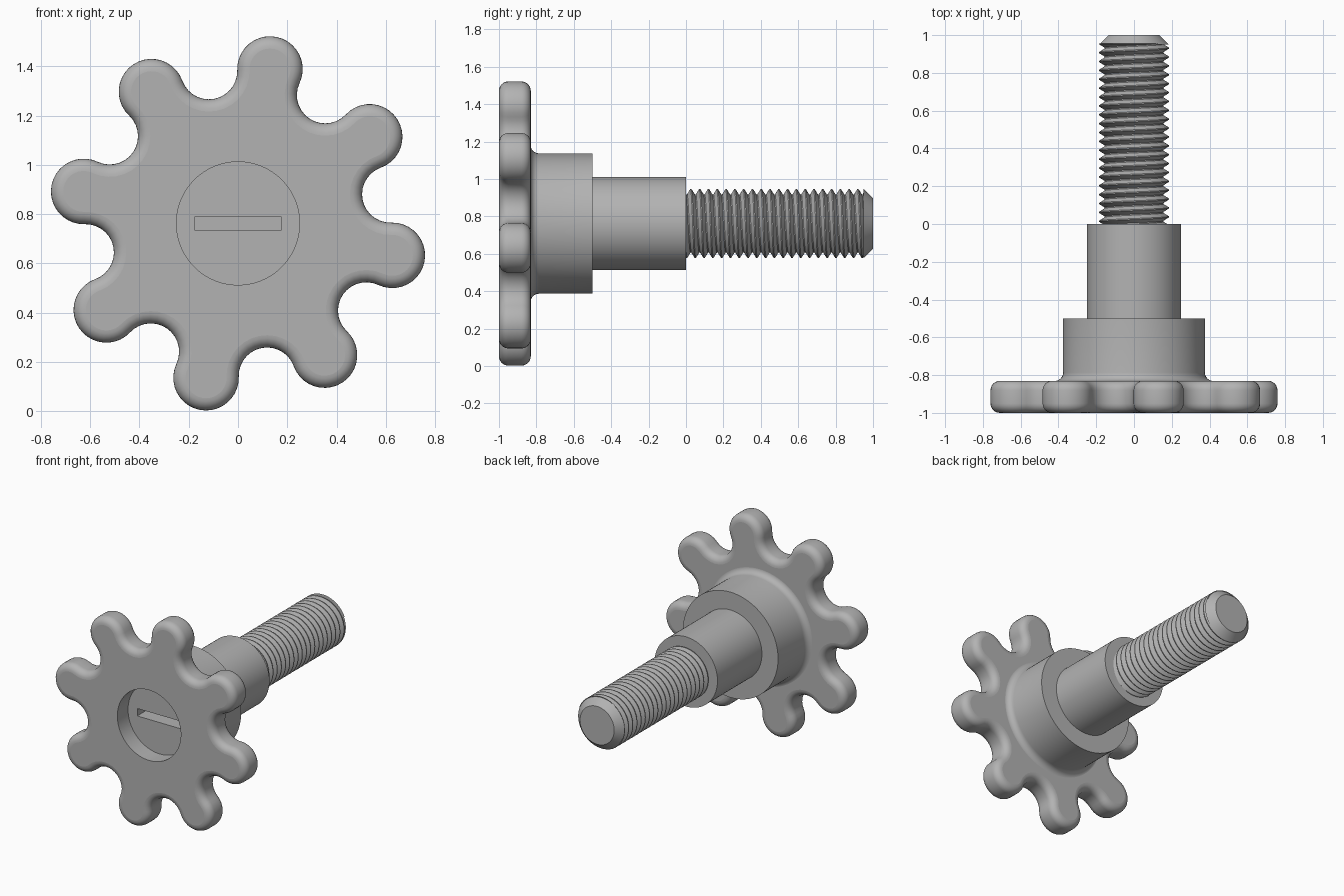
import bpy, bmesh
from math import sin, cos, pi, atan2, hypot, radians
from mathutils import Vector

if "Cube" in bpy.data.objects:
    bpy.data.objects.remove(bpy.data.objects["Cube"])

AXIS_Z = 0.762          # height of the shaft axis
SEGMENTS = 96

steel = bpy.data.materials.new("plain_grey")
steel.use_nodes = True
steel.diffuse_color = (0.45, 0.45, 0.45, 1)
steel.node_tree.nodes["Principled BSDF"].inputs["Base Color"].default_value = (0.45, 0.45, 0.45, 1)


def loft(name, rings):
    """Closed solid through a list of equal-length point rings."""
    bm = bmesh.new()
    loops = [[bm.verts.new(p) for p in ring] for ring in rings]
    n = len(loops[0])
    for a, b in zip(loops, loops[1:]):
        for i in range(n):
            j = (i + 1) % n
            bm.faces.new((a[i], a[j], b[j], b[i]))
    bm.faces.new(loops[0])
    bm.faces.new(loops[-1])
    bmesh.ops.recalc_face_normals(bm, faces=bm.faces)
    return make_object(name, bm)


def make_object(name, bm):
    mesh = bpy.data.meshes.new(name)
    bm.to_mesh(mesh)
    bm.free()
    mesh.materials.append(steel)
    obj = bpy.data.objects.new(name, mesh)
    bpy.context.collection.objects.link(obj)
    return obj


def circle(radius, y):
    steps = [2 * pi * i / SEGMENTS for i in range(SEGMENTS)]
    return [(radius * sin(t), y, AXIS_Z + radius * cos(t)) for t in steps]


def lathe(name, profile):
    return loft(name, [circle(r, y) for r, y in profile])


def combine(target, tool, operation):
    mod = target.modifiers.new(operation.lower(), 'BOOLEAN')
    mod.operation, mod.object, mod.solver = operation, tool, 'EXACT'
    bpy.context.view_layer.objects.active = target
    bpy.ops.object.modifier_apply(modifier=mod.name)
    bpy.data.objects.remove(tool)


def finish(obj, angle=35):
    bpy.ops.object.select_all(action='DESELECT')
    obj.select_set(True)
    bpy.context.view_layer.objects.active = obj
    bpy.ops.object.shade_smooth_by_angle(angle=radians(angle))
    # keep the flat end faces truly flat beside their fillets
    for face in obj.data.polygons:
        if abs(face.normal.y) > 0.999:
            face.use_smooth = False


# Lobed hand wheel: convex lobes joined by tangent concave valleys
LOBES, LOBE_R, LOBE_DIST, VALLEY_R, VALLEY_DIST = 8, 0.133, 0.64, 0.115, 0.63
HALF = pi / LOBES
swing = atan2(LOBE_DIST * sin(HALF), VALLEY_DIST - LOBE_DIST * cos(HALF))


def lobed_outline(inset, y):
    points = []

    def arc(distance, direction, radius, start, end, steps):
        for i in range(steps):
            t = start + (end - start) * i / steps
            points.append((distance * cos(direction) + radius * cos(t), y,
                           AXIS_Z + distance * sin(direction) + radius * sin(t)))

    for k in range(LOBES):
        a = radians(78.3) + 2 * HALF * k
        v = a + HALF
        arc(LOBE_DIST, a, LOBE_R - inset, a - swing - HALF, a + swing + HALF, 20)
        arc(VALLEY_DIST, v, VALLEY_R + inset, v + pi + swing, v + pi - swing, 14)
    return points


FRONT, BACK, ROUND = -1.0, -0.83, 0.05
quarter = [i * pi / 12 for i in range(7)]
rings = [lobed_outline(ROUND * (1 - sin(t)), FRONT + ROUND * (1 - cos(t))) for t in quarter]
rings += [lobed_outline(ROUND * (1 - cos(t)), BACK - ROUND * (1 - sin(t))) for t in quarter]
wheel = loft("hand_wheel", rings)

# Hub with a fillet where it meets the wheel
HUB_R, FILLET = 0.375, 0.045
hub_profile = [(HUB_R + FILLET, -0.86)]
hub_profile += [(HUB_R + FILLET * (1 - sin(t)), BACK - 0.001 + FILLET * (1 - cos(t))) for t in quarter]
hub_profile += [(HUB_R, -0.5)]
combine(wheel, lathe("hub", hub_profile), 'UNION')

# Round recess in the front, then a slot in its floor
combine(wheel, lathe("recess_cutter", [(0.25, -1.1), (0.25, -0.88)]), 'DIFFERENCE')
bm = bmesh.new()
bmesh.ops.create_cube(bm, size=1)
bmesh.ops.scale(bm, vec=Vector((0.354, 0.2, 0.053)), verts=bm.verts)
bmesh.ops.translate(bm, vec=Vector((0, -0.86, AXIS_Z)), verts=bm.verts)
combine(wheel, make_object("slot_cutter", bm), 'DIFFERENCE')
finish(wheel)

# Plain shank and chamfered tip
finish(lathe("shank", [(0.248, -0.55), (0.248, 0)]))
finish(lathe("chamfered_tip", [(0.184, 0.95), (0.135, 1.0)]))

# Helical thread: one skewed strip of rows per turn, trimmed inside its neighbours
PITCH, ROOT, CREST = 0.047, 0.156, 0.185
THREAD_SHAPE = [(0, ROOT), (0.12, ROOT), (0.5, CREST), (0.62, CREST)]
THREAD_STEPS = 64
bm = bmesh.new()
rows = []
for turn in range(-1, 22):
    for phase, radius in THREAD_SHAPE:
        row = []
        for i in range(THREAD_STEPS + 1):
            t = 2 * pi * i / THREAD_STEPS
            y = min(max((turn + phase + i / THREAD_STEPS) * PITCH, -0.005), 0.955)
            row.append(bm.verts.new((radius * sin(t), y, AXIS_Z + radius * cos(t))))
        rows.append(row)
for a, b in zip(rows, rows[1:]):
    for i in range(THREAD_STEPS):
        corners = (a[i], a[i + 1], b[i + 1], b[i])
        ys = [v.co.y for v in corners]
        if max(ys) > -0.004 and min(ys) < 0.954:
            bm.faces.new(corners)
bmesh.ops.delete(bm, geom=[v for v in bm.verts if not v.link_faces], context='VERTS')
bmesh.ops.remove_doubles(bm, verts=bm.verts, dist=0.0001)
bmesh.ops.recalc_face_normals(bm, faces=bm.faces)
finish(make_object("threaded_stud", bm), 25)
